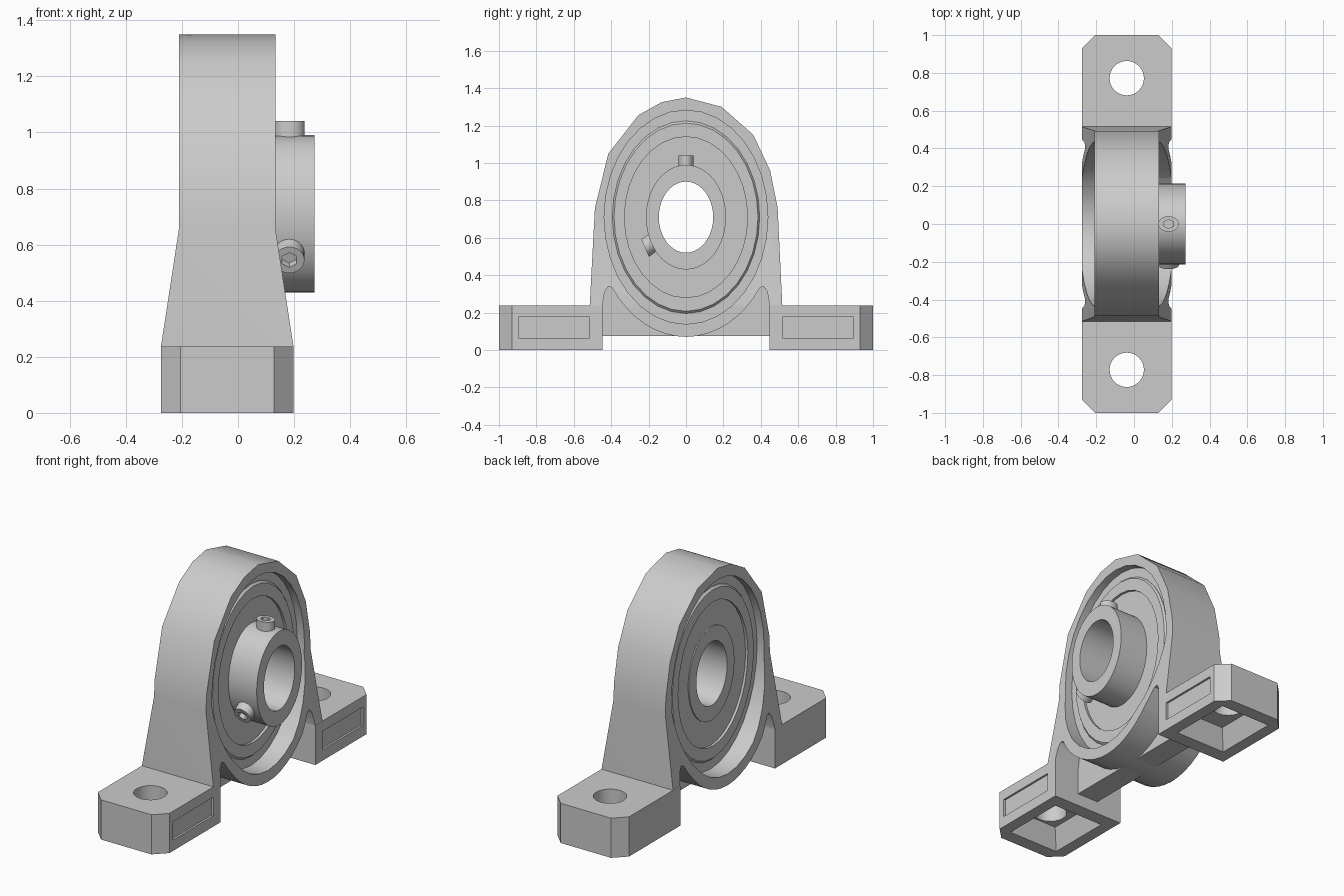
import bpy, bmesh
from math import sin, cos, pi, radians
from mathutils import Matrix

cube = bpy.data.objects.get("Cube")
if cube:
    bpy.data.objects.remove(cube)

CZ = 0.71          # shaft height
SQUASH = 0.765     # width to height ratio of the round parts
X0, X1 = -0.275, 0.198   # foot sides
MID = (X0 + X1) / 2

grey = bpy.data.materials.new("cast grey")
grey.use_nodes = True
grey.diffuse_color = (0.6, 0.6, 0.6, 1)
grey.node_tree.nodes["Principled BSDF"].inputs["Base Color"].default_value = grey.diffuse_color


def make(name, bm):
    bmesh.ops.recalc_face_normals(bm, faces=bm.faces)
    mesh = bpy.data.meshes.new(name)
    bm.to_mesh(mesh)
    bm.free()
    mesh.materials.append(grey)
    ob = bpy.data.objects.new(name, mesh)
    bpy.context.collection.objects.link(ob)
    return ob


def loft(rings):
    """Closed solid through a list of equal-length outlines."""
    bm = bmesh.new()
    loops = [[bm.verts.new(p) for p in ring] for ring in rings]
    n = len(loops[0])
    for a, b in zip(loops, loops[1:]):
        for i in range(n):
            bm.faces.new((a[i], a[(i + 1) % n], b[(i + 1) % n], b[i]))
    bm.faces.new(loops[0])
    bm.faces.new(loops[-1])
    return bm


def prism_x(outline, x0, x1):
    return loft([[(x, y, z) for y, z in outline] for x in (x0, x1)])


def block(x0, x1, y0, y1, z0, z1, taper=0.0):
    rings = []
    for z, t in ((z0, 0), (z1, taper)):
        rings.append([(x0 + t, y0 + t, z), (x1 - t, y0 + t, z),
                      (x1 - t, y1 - t, z), (x0 + t, y1 - t, z)])
    return loft(rings)


def cylinder(r, depth, sides, matrix):
    bm = bmesh.new()
    bmesh.ops.create_cone(bm, cap_ends=True, segments=sides, radius1=r,
                          radius2=r, depth=depth, matrix=matrix)
    return bm


def cut(ob, bm):
    cutter = make("cutter", bm)
    cutter.hide_render = True
    mod = ob.modifiers.new("cut", "BOOLEAN")
    mod.operation, mod.solver, mod.object = "DIFFERENCE", "EXACT", cutter
    bpy.context.view_layer.objects.active = ob
    bpy.ops.object.modifier_apply(modifier=mod.name)
    bpy.data.objects.remove(cutter)


def smooth(ob, angle=30):
    bpy.ops.object.select_all(action="DESELECT")
    ob.select_set(True)
    bpy.context.view_layer.objects.active = ob
    bpy.ops.object.shade_smooth_by_angle(angle=radians(angle))


def ellipse(r, a0, a1, n):
    return [(r * SQUASH * cos(radians(a0 + (a1 - a0) * i / n)),
             CZ + r * sin(radians(a0 + (a1 - a0) * i / n))) for i in range(n + 1)]


# Housing: faceted arch above, round boss below, flared towards the feet
arch = [(0.49, 0.76), (0.45, 0.96), (0.36, 1.15), (0.19, 1.3), (0, 1.35),
        (-0.13, 1.325), (-0.255, 1.255), (-0.415, 1.05), (-0.487, 0.76)]
shoulder = [(0.415, 0.34), (0.435, 0.31), (0.447, 0.235), (0.515, 0.235)]
outline = (arch + [(-y, z) for y, z in reversed(shoulder)]
           + ellipse(0.64, 216, 324, 16) + shoulder)
bm = prism_x(outline, -0.21, 0.133)
for z in (0.66, 0.235):
    bmesh.ops.bisect_plane(bm, geom=bm.verts[:] + bm.edges[:] + bm.faces[:],
                           plane_co=(0, 0, z), plane_no=(0, 0, 1))
for v in bm.verts:
    flare = 0.065 * min(1, max(0, (0.66 - v.co.z) / 0.425))
    v.co.x += flare if v.co.x > MID else -flare
housing = make("housing", bm)
cut(housing, prism_x(ellipse(0.572, 0, 348.75, 31), -0.5, 0.5))
smooth(housing)

# Web joining the feet under the housing
half_web = [(0.41, 0.36), (0.455, 0.32), (0.455, 0.075)]
web = [(-y, z) for y, z in reversed(half_web)] + ellipse(0.61, 216, 324, 16) + half_web
make("web", prism_x(web, MID - 0.07, MID + 0.07))

# Feet with bolt hole, hollow underside and recessed side panel
for side, label in ((1, "back"), (-1, "front")):
    c = 0.07
    plan = [(X0, 0.447), (X1, 0.447), (X1, 1 - c), (X1 - c, 1), (X0 + c, 1), (X0, 1 - c)]
    foot = make(label + "_foot", loft([[(x, y * side, z) for x, y in plan] for z in (0, 0.237)]))
    ys = sorted((0.53 * side, 0.92 * side))
    cut(foot, block(X0 + 0.07, X1 - 0.07, *ys, -0.001, 0.12, 0.045))
    cut(foot, cylinder(0.091, 1, 32, Matrix.Translation((MID, 0.772 * side, 0))))
    ys = sorted((0.515 * side, 0.895 * side))
    cut(foot, block(X1 - 0.012, X1 + 0.1, *ys, 0.065, 0.175))
    smooth(foot)


def lathe(name, profile, sides):
    """Ring around the shaft from a closed (x, radius) profile."""
    bm = bmesh.new()
    loops = []
    for i in range(sides):
        a = 2 * pi * i / sides
        loops.append([bm.verts.new((x, r * SQUASH * cos(a), CZ + r * sin(a))) for x, r in profile])
    n = len(profile)
    for i in range(sides):
        a, b = loops[i], loops[(i + 1) % sides]
        for j in range(n):
            k = (j + 1) % n
            bm.faces.new((a[j], a[k], b[k], b[j]))
    smooth(make(name, bm))


def ring(name, half, r0, r1, bevel, sides):
    lathe(name, [(MID - half, r0), (MID - half, r1 - bevel), (MID - half + bevel, r1),
                 (MID + half - bevel, r1), (MID + half, r1 - bevel), (MID + half, r0)], sides)


# Bearing: seat, outer race, seal and inner race with its collar
ring("seat", 0.125, 0.5, 0.575, 0.001, 32)
ring("outer_race", 0.14, 0.43, 0.515, 0.012, 32)
ring("seal", 0.125, 0.27, 0.44, 0.001, 32)
lathe("inner_race", [(-0.17, 0.19), (-0.17, 0.28), (0.273, 0.28), (0.273, 0.19)], 40)

# Set screws with hex sockets, pointing outwards from the collar
squash = Matrix.Translation((0, 0, CZ)) @ Matrix.Diagonal((1, SQUASH, 1, 1))
for label, turn in (("top", 0), ("side", 120)):
    spin = squash @ Matrix.Rotation(radians(turn), 4, "X")
    screw = make(label + "_set_screw", cylinder(0.054, 0.12, 24, spin @ Matrix.Translation((0.183, 0, 0.27))))
    cut(screw, cylinder(0.03, 0.1, 6, spin @ Matrix.Translation((0.183, 0, 0.35))))
    smooth(screw)
